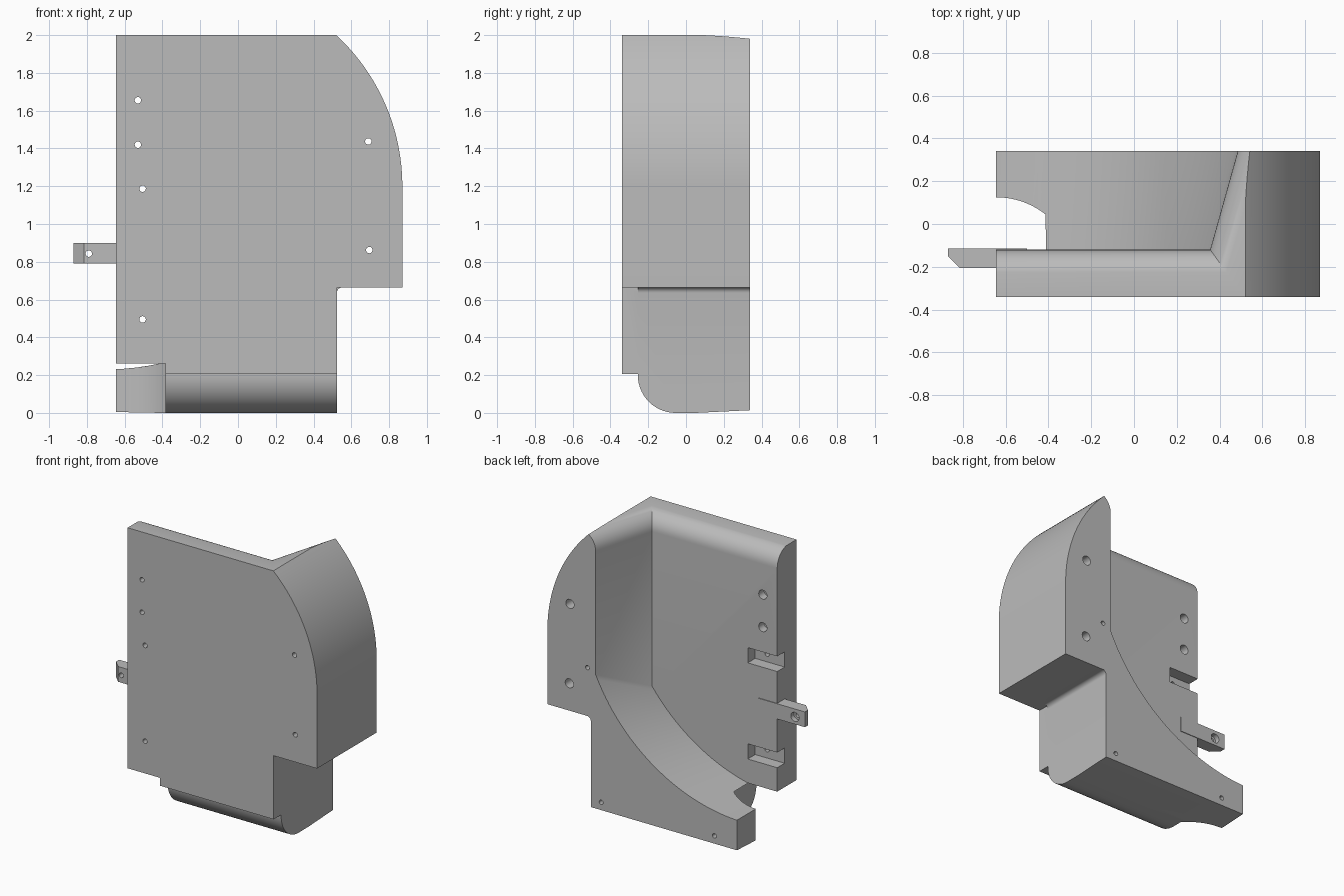
import bpy, bmesh, math

cube = bpy.data.objects.get("Cube")
if cube:
    bpy.data.objects.remove(cube, do_unlink=True)

grey = bpy.data.materials.new("plain_grey")
grey.use_nodes = True
COLOR = (0.5, 0.5, 0.5, 1)
grey.diffuse_color = COLOR
grey.node_tree.nodes["Principled BSDF"].inputs["Base Color"].default_value = COLOR


def loft(name, rings):
    """Capped solid through rings with equal point counts."""
    bm = bmesh.new()
    rows = [[bm.verts.new(p) for p in ring] for ring in rings]
    n = len(rows[0])
    for a, b in zip(rows, rows[1:]):
        for i in range(n):
            j = (i + 1) % n
            bm.faces.new((a[i], a[j], b[j], b[i]))
    bm.faces.new(rows[0])
    bm.faces.new(rows[-1])
    bmesh.ops.recalc_face_normals(bm, faces=bm.faces)
    mesh = bpy.data.meshes.new(name)
    bm.to_mesh(mesh)
    bm.free()
    mesh.materials.append(grey)
    obj = bpy.data.objects.new(name, mesh)
    bpy.context.collection.objects.link(obj)
    return obj


def prism(name, pts, axis, lo, hi):
    """Extrude a 2D profile along one axis."""
    def put(p, t):
        p = list(p)
        p.insert("xyz".index(axis), t)
        return p
    return loft(name, [[put(p, t) for p in pts] for t in (lo, hi)])


def box(name, x0, x1, y0, y1, z0, z1):
    return prism(name, [(x0, y0), (x1, y0), (x1, y1), (x0, y1)], "z", z0, z1)


def arc(cx, cy, r, start, end, n):
    return [(cx + r * math.cos(t), cy + r * math.sin(t))
            for t in (start + (end - start) * i / n for i in range(n + 1))]


def rod(name, x, z, r, y0, y1):
    return prism(name, arc(x, z, r, 0, math.tau * 23 / 24, 23), "y", y0, y1)


def combine(target, tool, operation="DIFFERENCE"):
    tool.hide_render = True
    mod = target.modifiers.new("combine", "BOOLEAN")
    mod.operation, mod.object, mod.solver = operation, tool, "EXACT"
    graph = bpy.context.evaluated_depsgraph_get()
    mesh = bpy.data.meshes.new_from_object(target.evaluated_get(graph))
    target.modifiers.clear()
    target.data = mesh
    bpy.data.objects.remove(tool, do_unlink=True)


FRONT, BACK, PANEL, STEP = -0.34, 0.34, -0.12, -0.255
LEFT, SIDE, WING = -0.645, 0.523, 0.665

# Main body: panel outline with the curved wing, through the full depth
R = 1.09
top_angle = math.asin(0.8 / R)
outline = [(LEFT, 0), (SIDE, 0), (SIDE, WING), (0.87, WING)]
outline += arc(0.87 - R, 1.2, R, 0, top_angle, 32) + [(LEFT, 2)]
body = prism("housing_body", outline, "y", FRONT, BACK)

# Small fillet under the wing
corner = [(SIDE - 0.02, WING + 0.02), (SIDE - 0.02, WING - 0.03)]
corner += arc(SIDE + 0.03, WING - 0.03, 0.03, math.pi, math.pi / 2, 6)
corner += [(SIDE + 0.03, WING + 0.02)]
combine(body, prism("wing_fillet", corner, "y", STEP, BACK - 0.0005), "UNION")

# Stepped and rounded lower front edge, with a gently rising underside
lower = [(-1, -0.2), (-1, 0.205), (STEP, 0.205)]
lower += arc(STEP + 0.2, 0.2, 0.2, math.pi, 1.5 * math.pi, 14)
lower += [(0.05, 0), (0.5, 0.022), (0.5, -0.2)]
combine(body, prism("lower_cut", lower, "x", -1, 1))


# Rear cavity: drafted side wall and a cylindrical floor
def wall(y):
    return 0.356 + 0.28 * (y - PANEL)


def cavity_ring(y):
    w = wall(y)
    cx, cz, r = -0.7, 1.55, 1.32
    end = -math.acos((w - cx) / r)
    pts = arc(cx, cz, r, -math.pi / 2, end, 40) + [(w, 2.3), (cx, 2.3)]
    return [(x, y, z) for x, z in pts]


combine(body, loft("cavity_cut", [cavity_ring(PANEL), cavity_ring(0.45)]))


# Rounded rim along the top of the panel and the wall
def rim_ring(z, d):
    y = PANEL - d
    return [(-1, y, z), (wall(y) + d, y, z), (wall(0.5) + d, 0.5, z), (-1, 0.5, z)]


rim = []
for i in range(13):
    t = i / 12 * math.pi / 2
    rim.append(rim_ring(1.875 + 0.127 * math.sin(t), 0.127 * (1 - math.cos(t))))
rim.append(rim_ring(2.2, 0.127))
combine(body, loft("rim_cut", rim))

# Scooped corner at the lower right
scoop = [(-0.9, -0.5), (-0.385, -0.5)]
scoop += arc(LEFT, -0.249, 0.374, math.acos(0.26 / 0.374), math.pi / 2, 16)
scoop += [(-0.9, 0.125)]
combine(body, prism("scoop_cut", scoop, "z", -0.2, 0.262))

# Pockets in the back of the panel
for z in (1.185, 0.49):
    combine(body, box("pocket_cut", -0.9, -0.41, -0.205, 0, z - 0.055, z + 0.055))

# Projecting tab with a chamfered tip
tab_plan = [(-0.5, -0.115), (-0.87, -0.115), (-0.87, -0.15), (-0.815, -0.205), (-0.5, -0.205)]
combine(body, prism("tab", tab_plan, "z", 0.79, 0.9), "UNION")

# Through holes, with wider bores on the back
for x, z in ((-0.53, 1.655), (-0.53, 1.42), (-0.505, 1.187), (-0.505, 0.495),
             (0.69, 1.437), (0.695, 0.862), (-0.79, 0.843)):
    combine(body, rod("hole_cut", x, z, 0.017, -0.5, 0.5))
for x, z, y in ((-0.53, 1.655, -0.18), (-0.53, 1.42, -0.18), (-0.79, 0.843, -0.15),
                (0.69, 1.437, 0.2), (0.695, 0.862, 0.2)):
    combine(body, rod("bore_cut", x, z, 0.033, y, 0.5))

# Blind pin holes in the rear face
for x, z in ((0.55, 1.015), (0.44, 0.07), (-0.465, 0.07)):
    combine(body, rod("pin_cut", x, z, 0.016, BACK - 0.1, 0.5))

bpy.ops.object.select_all(action="DESELECT")
body.select_set(True)
bpy.context.view_layer.objects.active = body
bpy.ops.object.shade_smooth_by_angle(angle=math.radians(30))
